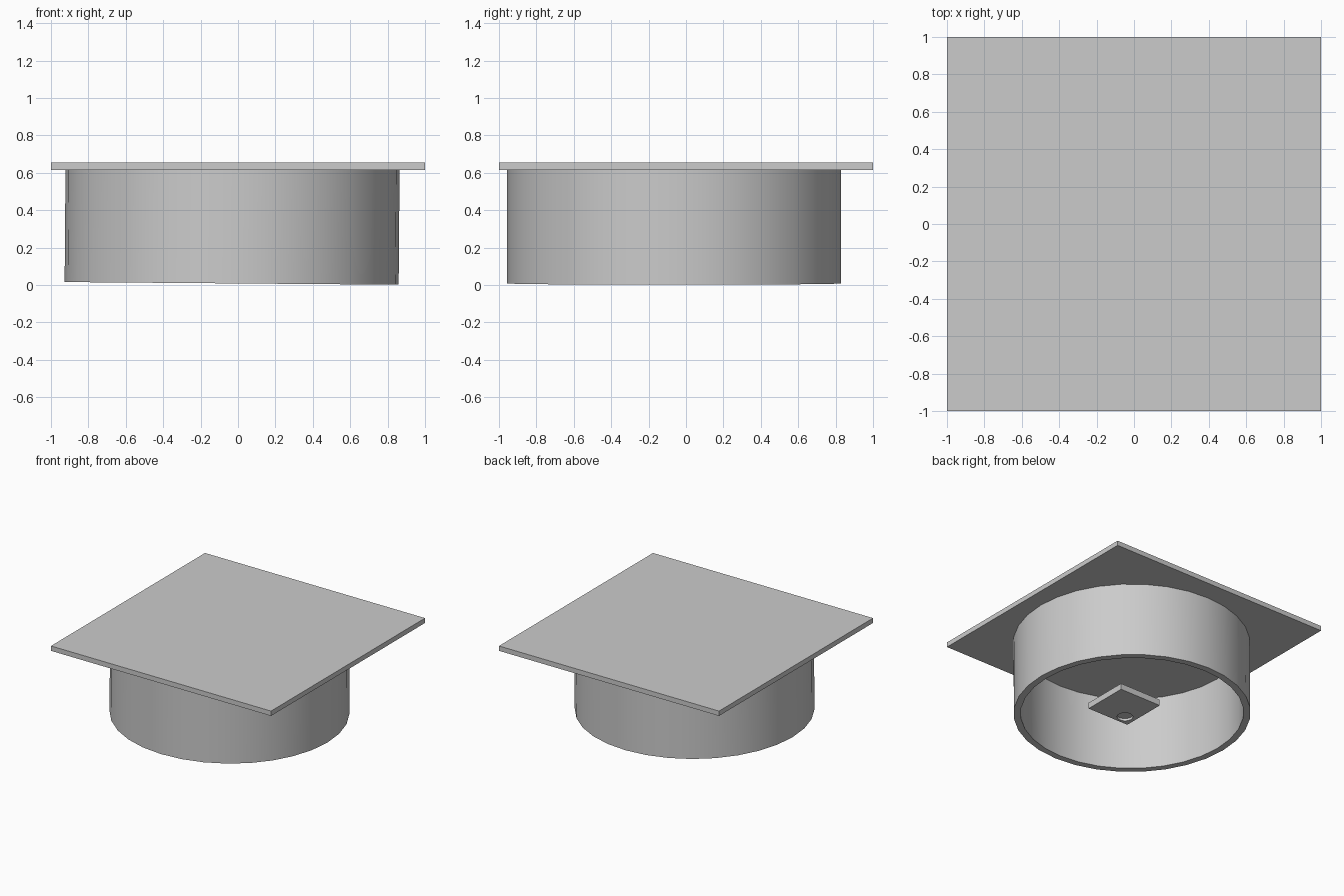
import bpy
import bmesh
from mathutils import Matrix

default = bpy.data.objects.get("Cube")
if default:
    bpy.data.objects.remove(default, do_unlink=True)

# One plain grey for everything
grey = bpy.data.materials.new("plain_grey")
grey.use_nodes = True
colour = (0.6, 0.6, 0.6, 1)
grey.diffuse_color = colour
grey.node_tree.nodes["Principled BSDF"].inputs["Base Color"].default_value = colour


def finish(name, bm, location, tilt=0.0):
    bmesh.ops.recalc_face_normals(bm, faces=bm.faces)
    mesh = bpy.data.meshes.new(name)
    bm.to_mesh(mesh)
    bm.free()
    mesh.materials.append(grey)
    obj = bpy.data.objects.new(name, mesh)
    obj.location = location
    obj.rotation_euler.y = tilt
    bpy.context.collection.objects.link(obj)
    return obj


def box(name, size, location):
    bm = bmesh.new()
    bmesh.ops.create_cube(bm, size=1, matrix=Matrix.Diagonal((*size, 1)))
    return finish(name, bm, location)


# Square board on top
box("top_board", (2, 2, 0.04), (0, 0, 0.635))

# Slightly tilted hollow band: spin a wall section around the axis
bm = bmesh.new()
inner, outer, height = 0.84, 0.893, 0.62
section = [bm.verts.new(p) for p in
           ((inner, 0, 0), (outer, 0, 0), (outer, 0, height), (inner, 0, height))]
edges = [bm.edges.new((section[i], section[(i + 1) % 4])) for i in range(4)]
bmesh.ops.spin(bm, geom=section + edges, axis=(0, 0, 1), cent=(0, 0, 0),
               angle=6.2831853, steps=32, use_merge=True)
bmesh.ops.remove_doubles(bm, verts=bm.verts, dist=0.0001)
band = finish("head_band", bm, (-0.034, -0.063, 0.009), tilt=0.008)

# Small tile inside the band with a round dent underneath
tile = box("inner_tile", (0.38, 0.38, 0.05), (0, -0.115, 0.098))
bm = bmesh.new()
bmesh.ops.create_cone(bm, cap_ends=True, segments=24, radius1=0.06, radius2=0.06, depth=0.04)
cutter = finish("dent_cutter", bm, (-0.1, -0.225, 0.073))
cutter.hide_render = True
cutter.hide_set(True)
cut = tile.modifiers.new("round_dent", "BOOLEAN")
cut.operation = "DIFFERENCE"
cut.object = cutter

# Smooth the band wall, keeping its rims sharp
bpy.ops.object.select_all(action="DESELECT")
band.select_set(True)
bpy.context.view_layer.objects.active = band
bpy.ops.object.shade_smooth_by_angle(angle=0.6)
